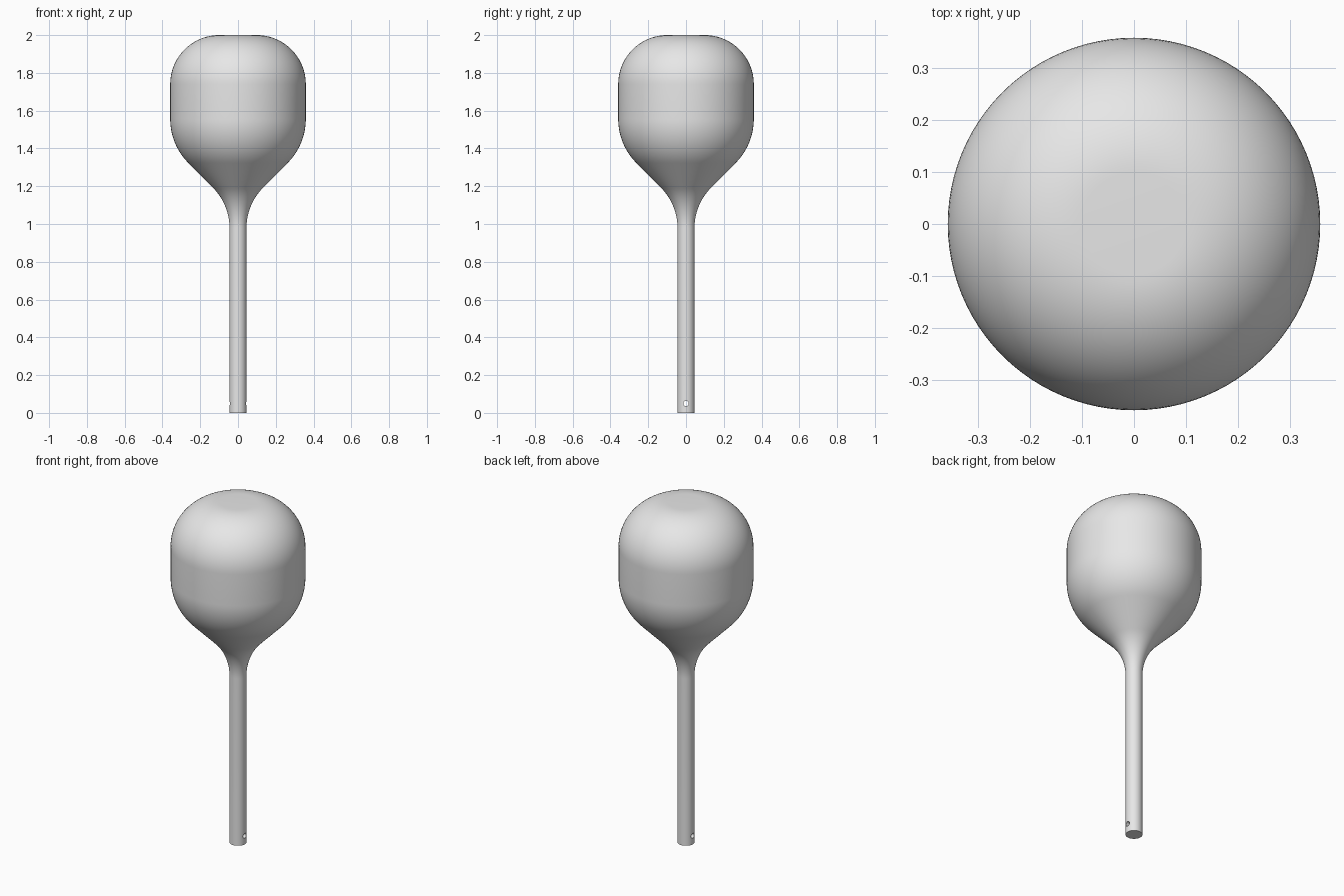
import bpy, bmesh
from math import cos, sin, pi, radians

cube = bpy.data.objects.get("Cube")
if cube:
    bpy.data.objects.remove(cube, do_unlink=True)

grey = bpy.data.materials.new("plain grey")
grey.use_nodes = True
grey.diffuse_color = (0.8, 0.8, 0.8, 1)
grey.node_tree.nodes["Principled BSDF"].inputs["Base Color"].default_value = (0.8, 0.8, 0.8, 1)

SIDES = 96
STEM, HEAD = 0.045, 0.359          # stem and head radii
NECK, BELLY, SHOULDER = 0.3, 0.33, 0.26   # fillet radii
NECK_Z, BELLY_Z = 0.98, 1.556


def arc(cx, cz, r, start, end, steps=16):
    """Points on a profile arc, angles in degrees."""
    angles = [radians(start + (end - start) * i / steps) for i in range(steps + 1)]
    return [(cx + r * cos(a), cz + r * sin(a)) for a in angles]


# Outline from the foot of the stem to the flat crown
profile = [(STEM, 0), (STEM, 0.1)]
profile += arc(STEM + NECK, NECK_Z, NECK, 180, 135)
profile += arc(HEAD - BELLY, BELLY_Z, BELLY, -45, 0)
profile += arc(HEAD - SHOULDER, 2 - SHOULDER, SHOULDER, 0, 90, 24)

# Turned body: rings joined by quads, capped at both ends
bm = bmesh.new()
rings = [[bm.verts.new((r * cos(2 * pi * i / SIDES), r * sin(2 * pi * i / SIDES), z))
          for i in range(SIDES)] for r, z in profile]
for low, high in zip(rings, rings[1:]):
    for i in range(SIDES):
        j = (i + 1) % SIDES
        bm.faces.new((low[i], low[j], high[j], high[i]))
bm.faces.new(rings[0][::-1])
bm.faces.new(rings[-1])
mesh = bpy.data.meshes.new("mallet_body")
bm.to_mesh(mesh)
bm.free()
mesh.materials.append(grey)
body = bpy.data.objects.new("mallet_body", mesh)
bpy.context.collection.objects.link(body)

# Small hole drilled sideways through the foot of the stem
bpy.ops.mesh.primitive_cylinder_add(vertices=32, radius=0.014, depth=0.3,
                                    location=(0, 0, 0.05), rotation=(0, pi / 2, 0))
drill = bpy.context.object
drill.name = "hole_cutter"
drill.hide_render = True
drill.data.materials.append(grey)

bpy.ops.object.select_all(action='DESELECT')
body.select_set(True)
bpy.context.view_layer.objects.active = body
cut = body.modifiers.new("cord_hole", 'BOOLEAN')
cut.operation = 'DIFFERENCE'
cut.solver = 'EXACT'
cut.object = drill
bpy.ops.object.modifier_apply(modifier=cut.name)
bpy.data.objects.remove(drill, do_unlink=True)

bpy.ops.object.shade_smooth_by_angle(angle=radians(30))
